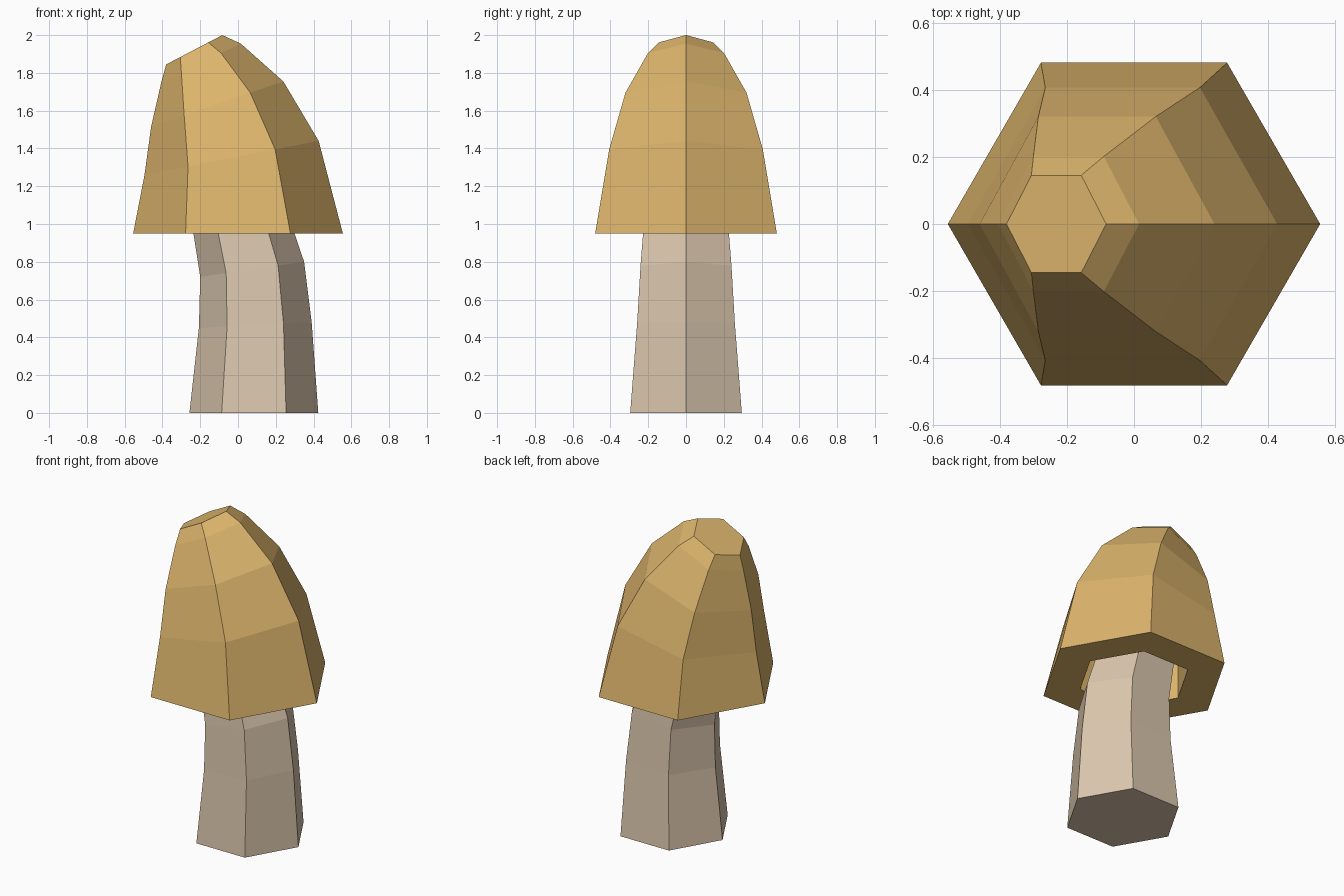
import bpy, bmesh, math

if "Cube" in bpy.data.objects:
    bpy.data.objects.remove(bpy.data.objects["Cube"])

SIDES = 6


def loft(name, rings, color):
    """Six-sided loft; each ring is given by its left and right points (xl, zl, xr, zr)."""
    bm = bmesh.new()
    loops = []
    for xl, zl, xr, zr in rings:
        cx, cz = (xl + xr) / 2, (zl + zr) / 2
        dx, dz = (xr - xl) / 2, (zr - zl) / 2
        r = math.hypot(dx, dz)
        loop = []
        for i in range(SIDES):
            a = 2 * math.pi * i / SIDES
            c, s = math.cos(a), math.sin(a)
            loop.append(bm.verts.new((cx + dx * c, r * s, cz + dz * c)))
        loops.append(loop)
    for lo, hi in zip(loops, loops[1:]):
        for i in range(SIDES):
            j = (i + 1) % SIDES
            bm.faces.new((lo[i], lo[j], hi[j], hi[i]))
    bm.faces.new(loops[0][::-1])
    bm.faces.new(loops[-1])
    bmesh.ops.recalc_face_normals(bm, faces=bm.faces)
    me = bpy.data.meshes.new(name)
    bm.to_mesh(me)
    bm.free()
    mat = bpy.data.materials.new(name + "_color")
    mat.diffuse_color = color
    mat.use_nodes = True
    mat.node_tree.nodes["Principled BSDF"].inputs["Base Color"].default_value = mat.diffuse_color
    me.materials.append(mat)
    ob = bpy.data.objects.new(name, me)
    bpy.context.collection.objects.link(ob)
    return ob


# Bent stem, running up into the hollow of the cap
loft("stem", [
    (-0.257, 0.0, 0.425, 0.0),
    (-0.207, 0.45, 0.39, 0.48),
    (-0.20, 0.72, 0.35, 0.80),
    (-0.275, 1.20, 0.19, 1.27),
], (0.71, 0.57, 0.42, 1))

# Leaning cap: hollow, flat rim, then shrinking tilted rings to the top facet
loft("cap", [
    (-0.33, 1.25, 0.33, 1.25),
    (-0.33, 0.95, 0.33, 0.95),
    (-0.555, 0.95, 0.555, 0.95),
    (-0.495, 1.26, 0.427, 1.44),
    (-0.46, 1.515, 0.24, 1.755),
    (-0.405, 1.755, 0.015, 1.955),
    (-0.38, 1.845, -0.083, 2.0),
], (0.72, 0.46, 0.15, 1))
